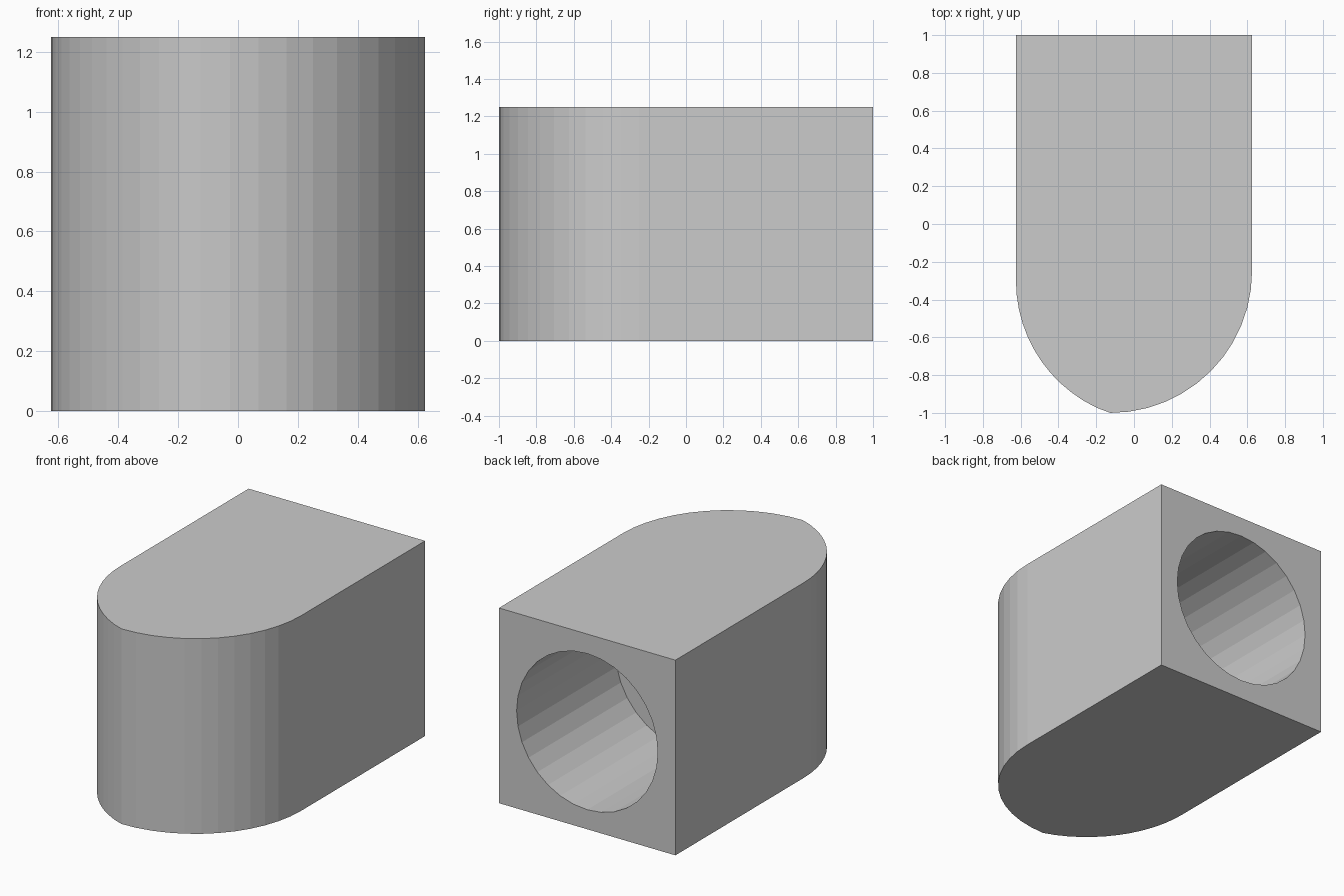
import bpy, bmesh, math

if "Cube" in bpy.data.objects:
    bpy.data.objects.remove(bpy.data.objects["Cube"])

W, H = 0.625, 1.25      # half width, height
SEG = 12                # facets per front arc


def arc(cx, cy, r, a0, a1, n):
    pts = []
    for i in range(n + 1):
        a = math.radians(a0 + (a1 - a0) * i / n)
        pts.append((cx + r * math.cos(a), cy + r * math.sin(a)))
    return pts


def make_object(name, bm):
    bmesh.ops.recalc_face_normals(bm, faces=bm.faces)
    me = bpy.data.meshes.new(name)
    bm.to_mesh(me)
    bm.free()
    ob = bpy.data.objects.new(name, me)
    bpy.context.collection.objects.link(ob)
    return ob


# Block: square back, two unequal arcs meeting slightly off centre at the front
left = arc(0.118, -0.30, 0.743, 180, 250.9, SEG)
right = arc(-0.125, -0.25, 0.75, 270, 360, SEG)
outline = [(W, 1), (-W, 1)] + left[:-1] + right
bm = bmesh.new()
base = bm.faces.new([bm.verts.new((x, y, 0)) for x, y in outline])
ext = bmesh.ops.extrude_face_region(bm, geom=[base], use_keep_orig=True)
top = [g for g in ext["geom"] if isinstance(g, bmesh.types.BMVert)]
bmesh.ops.translate(bm, verts=top, vec=(0, 0, H))
block = make_object("rounded_block", bm)

# Blind round socket bored into the back face, one unit deep
bm = bmesh.new()
ring = [bm.verts.new((x, 0, z)) for x, z in arc(0, H / 2, 0.5, 0, 360, 32)[:-1]]
cap = bm.faces.new(ring)
ext = bmesh.ops.extrude_face_region(bm, geom=[cap], use_keep_orig=True)
end = [g for g in ext["geom"] if isinstance(g, bmesh.types.BMVert)]
bmesh.ops.translate(bm, verts=end, vec=(0, 1.2, 0))
cutter = make_object("socket_cutter", bm)
cutter.hide_render = True
cutter.hide_set(True)

mod = block.modifiers.new("socket", 'BOOLEAN')
mod.operation = 'DIFFERENCE'
mod.solver = 'EXACT'
mod.object = cutter
